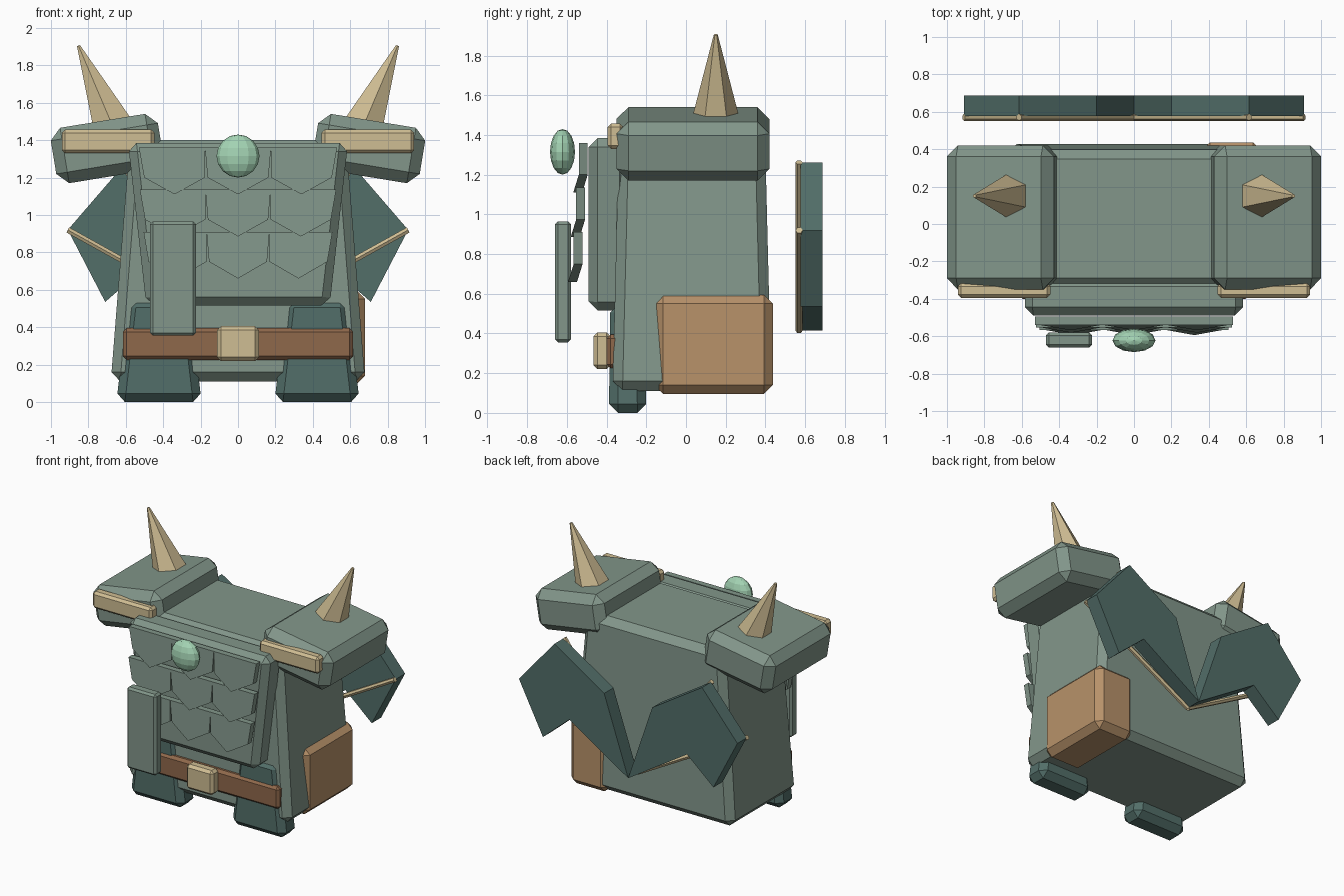
import bpy, bmesh
from math import radians
from mathutils import Matrix, Vector

cube = bpy.data.objects.get("Cube")
if cube:
    bpy.data.objects.remove(cube, do_unlink=True)


def material(name, hex_code):
    rgb = [int(hex_code[i:i + 2], 16) / 255 for i in (0, 2, 4)]
    lin = [c / 12.92 if c <= 0.04045 else ((c + 0.055) / 1.055) ** 2.4 for c in rgb]
    m = bpy.data.materials.new(name)
    m.use_nodes = True
    m.diffuse_color = (*lin, 1)
    m.node_tree.nodes["Principled BSDF"].inputs["Base Color"].default_value = (*lin, 1)
    return m


SAGE = material("sage green", "82968a")
TEAL = material("dark teal", "526e69")
BONE = material("bone", "cfbd93")
TAN = material("tan leather", "b8926a")
BROWN = material("brown leather", "8f684b")
MINT = material("mint gem", "a4d4b4")


def finish(name, bm, mat, bevel=0):
    bmesh.ops.recalc_face_normals(bm, faces=bm.faces)
    mesh = bpy.data.meshes.new(name)
    bm.to_mesh(mesh)
    bm.free()
    mesh.materials.append(mat)
    ob = bpy.data.objects.new(name, mesh)
    bpy.context.collection.objects.link(ob)
    if bevel:
        mod = ob.modifiers.new("Bevel", "BEVEL")
        mod.width, mod.segments = bevel, 1
    return ob


def box(name, mat, xs, ys, zs, bevel, top=(1, 1), tilt=0):
    """Chamfered box between the limits; top scales its upper face, tilt turns it about y."""
    bm = bmesh.new()
    bmesh.ops.create_cube(bm, size=1)
    size = Vector([b - a for a, b in (xs, ys, zs)])
    for v in bm.verts:
        if v.co.z > 0:
            v.co.x *= top[0]
            v.co.y *= top[1]
        v.co *= size
    ob = finish(name, bm, mat, bevel)
    ob.location = [(a + b) / 2 for a, b in (xs, ys, zs)]
    ob.rotation_euler.y = tilt
    return ob


def prism(name, mat, outline, y0, y1, tip_push=0):
    """Outline in x and z, extruded along y; tip_push moves the lowest point forward."""
    bm = bmesh.new()
    face = bm.faces.new([bm.verts.new((x, y0, z)) for x, z in outline])
    ext = bmesh.ops.extrude_face_region(bm, geom=[face])
    for g in ext["geom"]:
        if isinstance(g, bmesh.types.BMVert):
            g.co.y = y1
    low = min(z for x, z in outline)
    for v in bm.verts:
        if v.co.z < low + 0.001:
            v.co.y -= tip_push
    return finish(name, bm, mat)


def rod(name, mat, start, end, r1, r2, sides=6):
    """Tapered rod from start to end."""
    start, end = Vector(start), Vector(end)
    axis = end - start
    bm = bmesh.new()
    bmesh.ops.create_cone(bm, cap_ends=True, segments=sides, radius1=r1, radius2=r2, depth=axis.length)
    tilt = Vector((0, 0, 1)).rotation_difference(axis).to_matrix().to_4x4()
    bm.transform(Matrix.Translation((start + end) / 2) @ tilt)
    return finish(name, bm, mat)


# Torso and chest plate
box("torso", SAGE, (-0.68, 0.68), (-0.37, 0.43), (0.11, 1.40), 0.05, (0.85, 0.92))
plate = box("chest_plate", SAGE, (-0.49, 0.49), (-0.49, -0.29), (0.515, 1.385), 0.045, (1.2, 1))

# Overlapping rows of pointed chest scales
for row, half in enumerate((0.53, 0.525, 0.505)):
    top, w = 1.36 - 0.225 * row, half / 3
    front = -0.54 - 0.013 * row
    for col in (-1, 0, 1):
        cx = col * 2 * w
        slim = cx * 0.96
        shield = [(cx - w, top), (cx + w, top), (slim + w * 0.92, top - 0.16),
                  (slim, top - 0.25), (slim - w * 0.92, top - 0.16)]
        prism(f"chest_scale_{row + 1}_{col + 2}", SAGE, shield, front, front + 0.045, 0.028)

# Gem
bm = bmesh.new()
bmesh.ops.create_uvsphere(bm, u_segments=12, v_segments=8, radius=1)
bm.transform(Matrix.Translation((0, -0.622, 1.315)) @ Matrix.Diagonal((0.115, 0.063, 0.115, 1)))
finish("chest_gem", bm, MINT)

# Hanging tablet, belt, buckle and pouch
box("hanging_tablet", SAGE, (-0.47, -0.225), (-0.66, -0.58), (0.355, 0.965), 0.015)
box("belt", BROWN, (-0.615, 0.615), (-0.40, -0.32), (0.225, 0.395), 0.02)
box("belt_buckle", BONE, (-0.112, 0.112), (-0.467, -0.38), (0.22, 0.405), 0.02)
box("hip_pouch", TAN, (0.36, 0.68), (-0.16, 0.437), (0.095, 0.595), 0.045)

for side, word in ((1, "left"), (-1, "right")):
    def span(a, b):
        return tuple(sorted((side * a, side * b)))

    # Thigh guard
    box(f"{word}_leg_guard", TEAL, span(0.195, 0.65), (-0.388, -0.2), (0, 0.55), 0.045, (0.72, 0.94))

    # Shoulder pad with trim and horn
    box(f"{word}_shoulder_pad", SAGE, span(0.41, 0.99), (-0.35, 0.42), (1.205, 1.505), 0.06,
        tilt=side * radians(9.3))
    box(f"{word}_shoulder_trim", BONE, span(0.447, 0.942), (-0.395, -0.315), (1.33, 1.457), 0.018)
    rod(f"{word}_horn", BONE, (side * 0.67, 0.15, 1.475), (side * 0.853, 0.15, 1.905), 0.122, 0.01)

    # Wing with two bones
    wing = [(0, 0.415), (0.2, 1.0), (0.615, 1.262), (0.91, 0.92), (0.71, 0.535), (0.49, 0.725)]
    prism(f"{word}_wing", TEAL, [(side * x, z) for x, z in wing], 0.578, 0.688)
    for label, (x, z) in (("upper", wing[2]), ("outer", wing[3])):
        rod(f"{word}_{label}_wing_bone", BONE, (0, 0.57, wing[0][1]), (side * x, 0.57, z), 0.018, 0.018)
